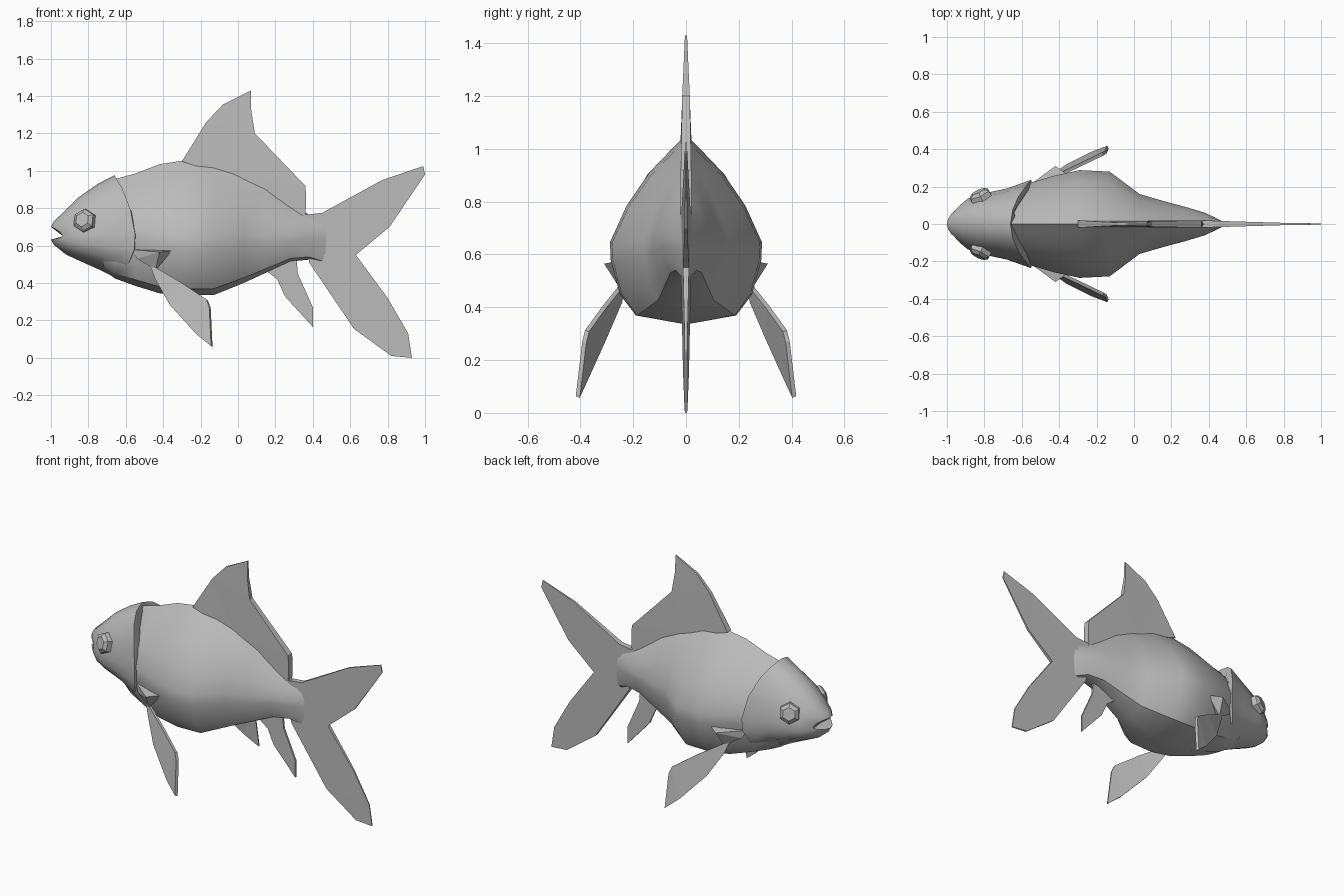
import bpy, bmesh, math
from mathutils import Vector

if "Cube" in bpy.data.objects:
    bpy.data.objects.remove(bpy.data.objects["Cube"])

grey = bpy.data.materials.new("fish_grey")
grey.diffuse_color = (0.5, 0.5, 0.5, 1)
grey.use_nodes = True
grey.node_tree.nodes["Principled BSDF"].inputs["Base Color"].default_value = grey.diffuse_color


def finish(name, bm, angle=None):
    bmesh.ops.recalc_face_normals(bm, faces=bm.faces)
    me = bpy.data.meshes.new(name)
    bm.to_mesh(me)
    bm.free()
    me.materials.append(grey)
    ob = bpy.data.objects.new(name, me)
    bpy.context.collection.objects.link(ob)
    if angle:
        bpy.ops.object.select_all(action='DESELECT')
        ob.select_set(True)
        bpy.context.view_layer.objects.active = ob
        bpy.ops.object.shade_smooth_by_angle(angle=math.radians(angle))
    return ob


def loft(name, section, rings, nose=None, angle=40):
    """Rings: x, top, middle, bottom, half width, sideways sweep in x."""
    bm = bmesh.new()
    loop = section + [(-y, z) for y, z in section[-2:0:-1]]
    made = []
    for x, top, mid, bot, w, sweep in rings:
        made.append([bm.verts.new((x + sweep * y * y, y * w,
                     mid + z * (top - mid if z > 0 else mid - bot)))
                     for y, z in loop])
    n = len(loop)
    for a, b in zip(made, made[1:]):
        for i in range(n):
            j = (i + 1) % n
            bm.faces.new((a[i], a[j], b[j], b[i]))
    if nose:
        c = bm.verts.new(nose)
        for i in range(n):
            bm.faces.new((made[0][i], made[0][(i + 1) % n], c))
    else:
        bm.faces.new(made[0])
    bm.faces.new(made[-1])
    return finish(name, bm, angle)


def plate(name, outline, half):
    """Upright fin in the middle plane, thickness given by a rule."""
    bm = bmesh.new()
    sides = [[bm.verts.new((x, s * half(x, z), z)) for x, z in outline]
             for s in (-1, 1)]
    caps = [bm.faces.new(v) for v in sides]
    n = len(outline)
    for i in range(n):
        j = (i + 1) % n
        bm.faces.new((sides[0][i], sides[0][j], sides[1][j], sides[1][i]))
    bmesh.ops.recalc_face_normals(bm, faces=bm.faces)
    bmesh.ops.triangulate(bm, faces=caps)
    return finish(name, bm)


def mirror_y(bm):
    geo = bmesh.ops.duplicate(bm, geom=bm.verts[:] + bm.edges[:] + bm.faces[:])
    for g in geo["geom"]:
        if isinstance(g, bmesh.types.BMVert):
            g.co.y *= -1


# Trunk
body_section = [(0, 1), (.22, .85), (.48, .67), (.78, .38), (1, .06),
                (.99, -.15), (.87, -.6), (.66, -.88), (0, -1)]
loft("body", body_section, [
    (-.72, .90, .66, .47, .15, 0),
    (-.66, .955, .66, .425, .18, 0),
    (-.55, .985, .66, .385, .222, 0),
    (-.42, 1.035, .64, .345, .26, 0),
    (-.29, 1.055, .62, .335, .288, 0),
    (-.13, 1.035, .62, .335, .28, 0),
    (.03, .985, .63, .40, .16, 0),
    (.15, .93, .64, .455, .125, 0),
    (.28, .83, .65, .515, .09, 0),
    (.38, .765, .65, .525, .06, 0),
    (.48, .75, .64, .49, .012, 0)])

# Head with mouth notch and a gill cover edge
head_section = [(0, 1), (.33, .93), (.62, .77), (.88, .42), (1, 0),
                (.98, -.35), (.84, -.66), (.42, -.86), (0, -1)]
loft("head", head_section, [
    (-1.0, .70, .655, .632, .085, .06),
    (-.985, .73, .655, .605, .105, .06),
    (-.92, .79, .66, .552, .135, .03),
    (-.85, .86, .66, .52, .16, .03),
    (-.75, .93, .66, .475, .19, .07),
    (-.66, .977, .66, .43, .236, .11),
    (-.655, .95, .66, .445, .20, .11)], nose=(-.935, 0, .65))

# Fins in the middle plane
plate("dorsal_fin", [(-.30, 1.05), (-.17, 1.26), (-.08, 1.355), (.07, 1.43),
                     (.07, 1.33), (.09, 1.20), (.36, .92), (.365, .86),
                     (.36, .74), (.20, .80), (0, .95)],
      lambda x, z: min(.02, max(.004, .004 + (1.43 - z) * .045)))
plate("tail_fin", [(.36, .765), (.45, .775), (.77, .95), (.99, 1.025),
                   (1.0, .98), (.81, .70), (.63, .55), (.80, .32), (.91, .13),
                   (.93, 0), (.82, .01), (.62, .155), (.38, .51)],
      lambda x, z: max(.003, .018 - (x - .4) * .03))
plate("anal_fin", [(.13, .48), (.21, .42), (.25, .33), (.40, .165),
                   (.40, .27), (.36, .36), (.32, .45), (.31, .56)],
      lambda x, z: .006)

# Paired pectoral fins, thickened sheet
upper = [(-.47, .23, .50), (-.30, .31, .40), (-.165, .375, .31), (-.15, .385, .27)]
lower = [(-.44, .25, .42), (-.36, .31, .28), (-.22, .38, .125), (-.14, .41, .06)]
bm = bmesh.new()
layers = []
for s in (-.009, .009):
    off = Vector((-.45, .85, .3)).normalized() * s
    layers.append([[bm.verts.new(Vector(p) + off) for p in row]
                   for row in (upper, lower)])
for u, l in layers:
    for i in range(3):
        bm.faces.new((u[i], u[i + 1], l[i + 1], l[i]))
rims = [side[0] + side[1][::-1] for side in layers]
for i in range(8):
    j = (i + 1) % 8
    bm.faces.new((rims[0][i], rims[0][j], rims[1][j], rims[1][i]))
mirror_y(bm)
finish("pectoral_fins", bm)

# Pointed fin roots behind the gills
bm = bmesh.new()
for p in [(-.57, .20, .58), (-.35, .26, .575), (-.42, .31, .565),
          (-.54, .22, .53), (-.44, .25, .47), (-.42, .20, .52)]:
    bm.verts.new(p)
bmesh.ops.convex_hull(bm, input=bm.verts[:])
mirror_y(bm)
finish("fin_roots", bm)

# Six-sided eyes
bm = bmesh.new()
out = Vector((-.42, .88, .22)).normalized()
right = out.cross(Vector((0, 0, 1))).normalized()
up = right.cross(out)
c = Vector((-.815, .135, .73))
eye_rings = [[bm.verts.new(c + out * d + (right * math.cos(a) + up * math.sin(a)) * r)
              for a in [math.radians(30 + 60 * k) for k in range(6)]]
             for d, r in ((-.02, .066), (.028, .062), (.044, .04))]
for a, b in zip(eye_rings, eye_rings[1:]):
    for i in range(6):
        j = (i + 1) % 6
        bm.faces.new((a[i], a[j], b[j], b[i]))
bm.faces.new(eye_rings[0])
bm.faces.new(eye_rings[-1])
mirror_y(bm)
finish("eyes", bm)
